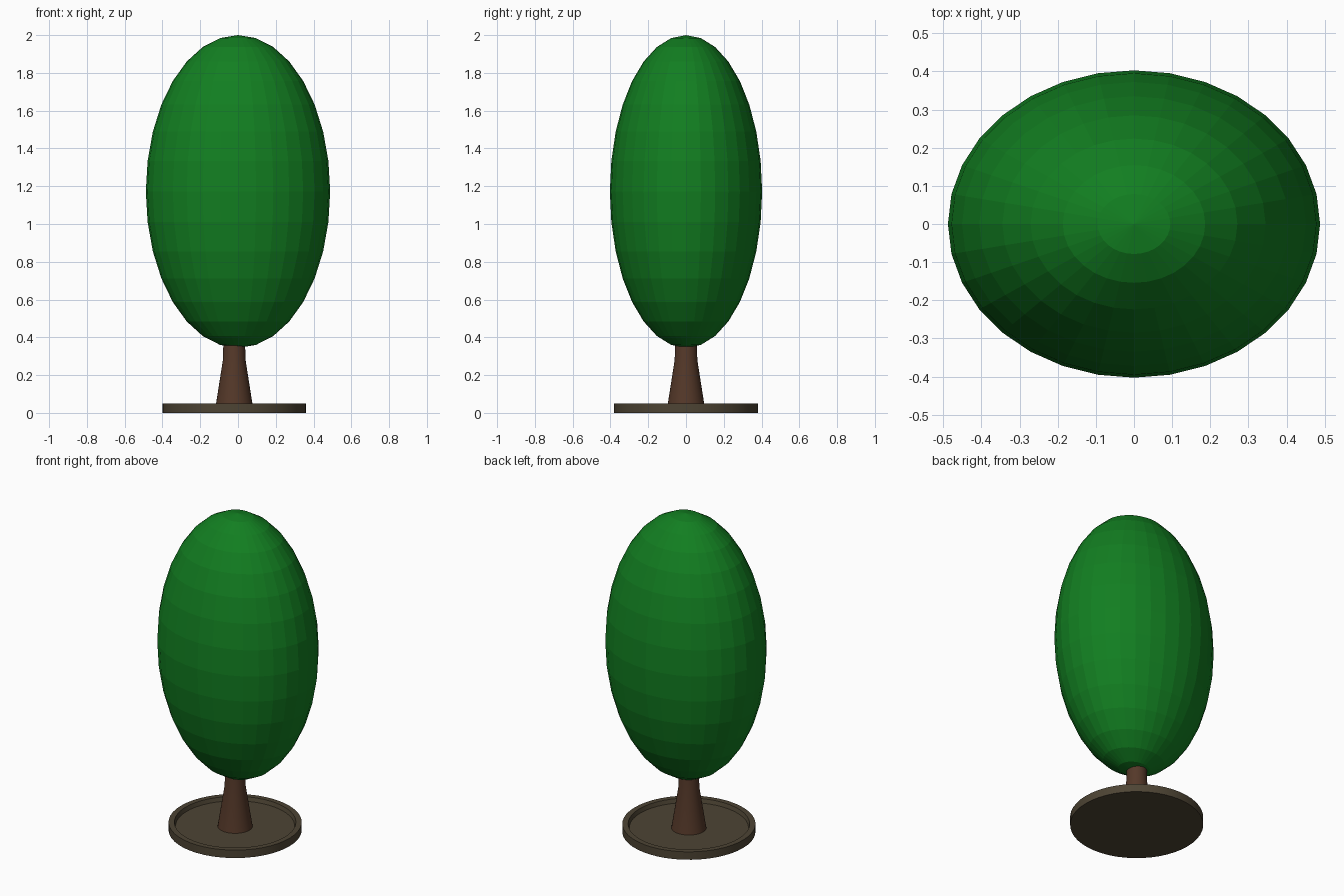
import bpy, bmesh, math

if "Cube" in bpy.data.objects:
    bpy.data.objects.remove(bpy.data.objects["Cube"])


def finish(name, bm, color, smooth):
    bmesh.ops.recalc_face_normals(bm, faces=bm.faces)
    mesh = bpy.data.meshes.new(name)
    bm.to_mesh(mesh)
    bm.free()
    obj = bpy.data.objects.new(name, mesh)
    bpy.context.collection.objects.link(obj)
    mat = bpy.data.materials.new(name + "_color")
    mat.diffuse_color = (*color, 1)
    mat.use_nodes = True
    mat.node_tree.nodes["Principled BSDF"].inputs["Base Color"].default_value = mat.diffuse_color
    mesh.materials.append(mat)
    if smooth:
        bpy.ops.object.select_all(action='DESELECT')
        obj.select_set(True)
        bpy.context.view_layer.objects.active = obj
        bpy.ops.object.shade_smooth_by_angle(angle=math.radians(30))
    return obj


def lathe(name, profile, sides, color, x=0.0):
    """Revolve (radius, z) points around z; both ends are capped."""
    bm = bmesh.new()
    rings = []
    for r, z in profile:
        rings.append([bm.verts.new((r * math.cos(2 * math.pi * i / sides) + x,
                                    r * math.sin(2 * math.pi * i / sides), z))
                      for i in range(sides)])
    for a, b in zip(rings, rings[1:]):
        for i in range(sides):
            j = (i + 1) % sides
            bm.faces.new((a[i], a[j], b[j], b[i]))
    bm.faces.new(rings[0])
    bm.faces.new(rings[-1])
    return finish(name, bm, color, True)


# Shallow dish with a raised rim
lathe("base_dish", [(0.38, 0), (0.38, 0.05), (0.347, 0.05), (0.34, 0.025)],
      48, (0.075, 0.058, 0.034), x=-0.02)

# Flared trunk running up into the foliage
lathe("trunk", [(0.1, 0.025), (0.06, 0.28), (0.055, 0.45)],
      32, (0.09, 0.04, 0.022), x=-0.02)

# Faceted egg-shaped foliage
bm = bmesh.new()
bmesh.ops.create_uvsphere(bm, u_segments=32, v_segments=16, radius=1)
bmesh.ops.scale(bm, vec=(0.488, 0.403, 0.828), verts=bm.verts)
bmesh.ops.translate(bm, vec=(0, 0, 1.172), verts=bm.verts)
finish("foliage", bm, (0.006, 0.21, 0.015), False)
